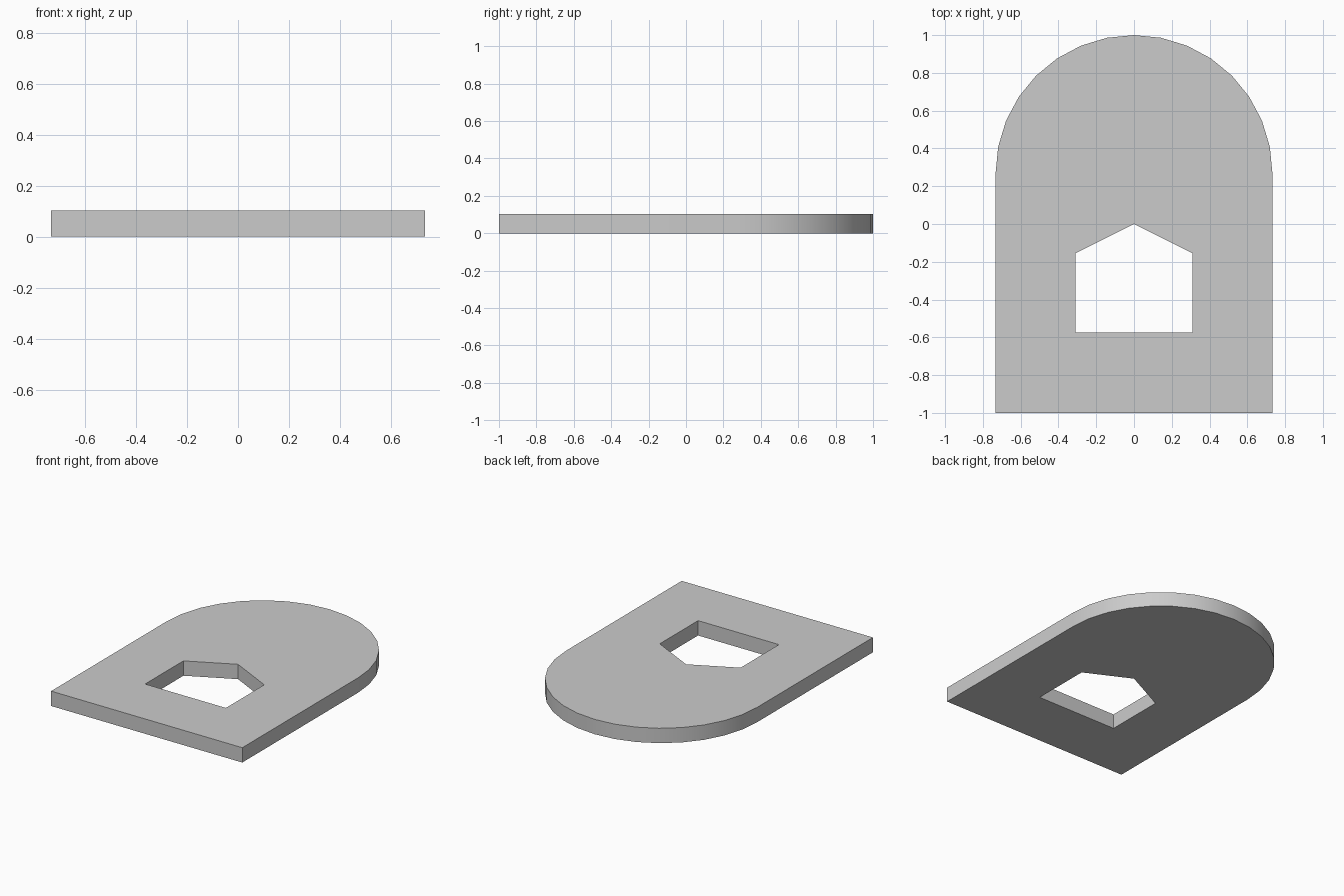
import bpy, bmesh, math

if "Cube" in bpy.data.objects:
    bpy.data.objects.remove(bpy.data.objects["Cube"])

HALF_W, THICK = 0.733, 0.103
ARCH_STEPS = 16


def add_loop(bm, points):
    verts = [bm.verts.new((x, y, 0)) for x, y in points]
    return [bm.edges.new((a, b)) for a, b in zip(verts, verts[1:] + verts[:1])]


# Outer outline: straight sides with a half-round top
arch_y = 1 - HALF_W
outline = [(-HALF_W, -1), (HALF_W, -1)]
for i in range(ARCH_STEPS + 1):
    a = math.pi * i / ARCH_STEPS
    outline.append((HALF_W * math.cos(a), arch_y + HALF_W * math.sin(a)))

# House-shaped window
window = [(-0.31, -0.575), (0.31, -0.575), (0.31, -0.155), (0, 0), (-0.31, -0.155)]

# Fill between the outlines and extrude to a plate
bm = bmesh.new()
edges = add_loop(bm, outline) + add_loop(bm, window)
bmesh.ops.triangle_fill(bm, edges=edges, use_beauty=True)
ext = bmesh.ops.extrude_face_region(bm, geom=bm.faces[:], use_keep_orig=True)
top = [g for g in ext["geom"] if isinstance(g, bmesh.types.BMVert)]
bmesh.ops.translate(bm, verts=top, vec=(0, 0, THICK))
bmesh.ops.recalc_face_normals(bm, faces=bm.faces[:])

mesh = bpy.data.meshes.new("arched_plate")
bm.to_mesh(mesh)
bm.free()
plate = bpy.data.objects.new("arched_plate", mesh)
bpy.context.collection.objects.link(plate)

# Smooth the curved rim, keep the corners sharp
bpy.context.view_layer.objects.active = plate
plate.select_set(True)
bpy.ops.object.shade_smooth_by_angle(angle=math.radians(30))
